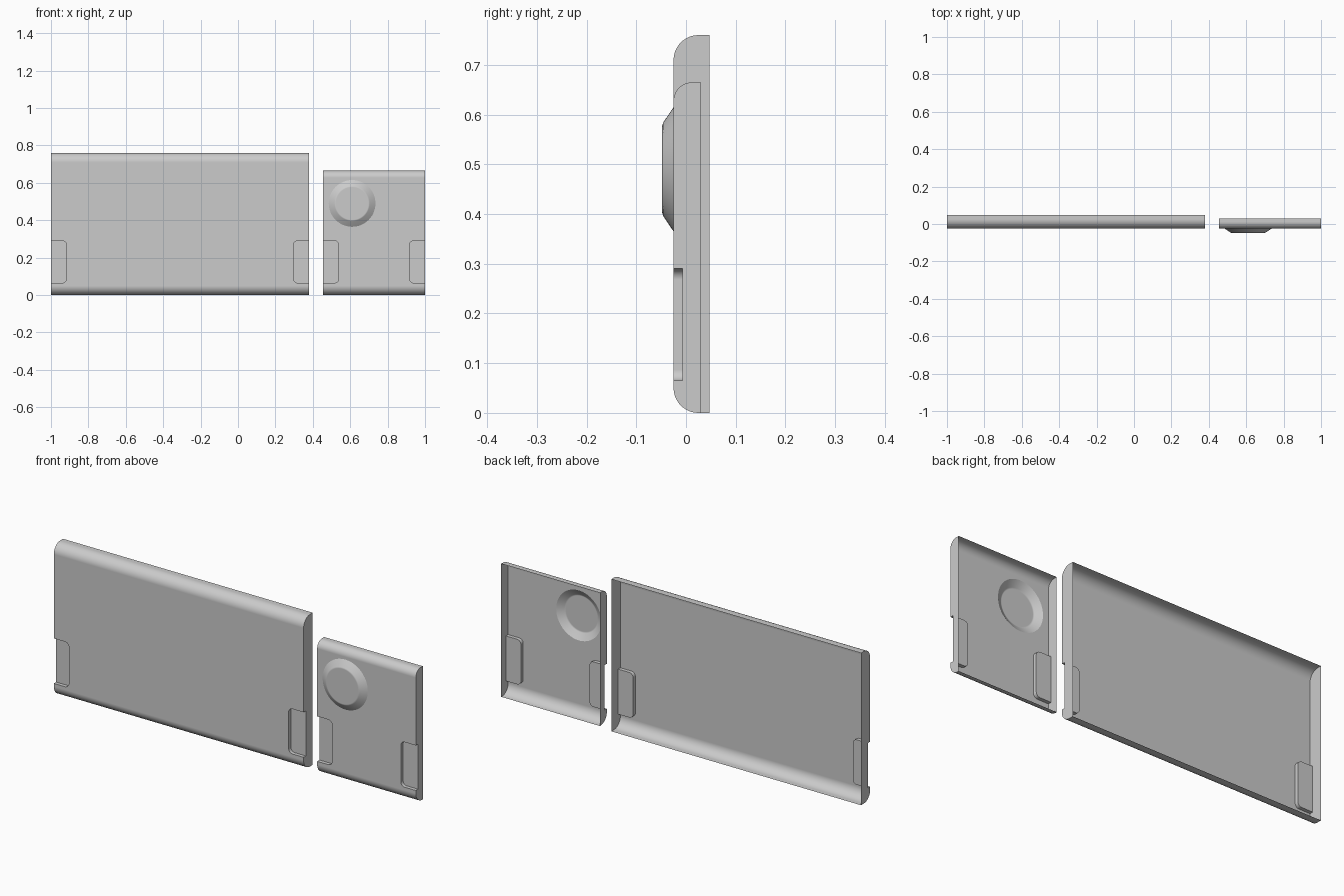
import bpy, bmesh, math
from math import sin, cos, pi

cube = bpy.data.objects.get("Cube")
if cube:
    bpy.data.objects.remove(cube, do_unlink=True)

grey = bpy.data.materials.new("plain grey")
grey.use_nodes = True
grey.diffuse_color = (0.6, 0.6, 0.6, 1)
grey.node_tree.nodes["Principled BSDF"].inputs["Base Color"].default_value = (0.6, 0.6, 0.6, 1)

FRONT = -0.025          # front plane of both panels
RECESS_FLOOR = -0.007


def make_object(name, bm):
    bmesh.ops.recalc_face_normals(bm, faces=bm.faces)
    mesh = bpy.data.meshes.new(name)
    bm.to_mesh(mesh)
    bm.free()
    mesh.materials.append(grey)
    obj = bpy.data.objects.new(name, mesh)
    bpy.context.collection.objects.link(obj)
    return obj


def extrude(name, points, offset):
    """Closed prism from a 3D outline."""
    bm = bmesh.new()
    face = bm.faces.new([bm.verts.new(p) for p in points])
    result = bmesh.ops.extrude_face_region(bm, geom=[face])
    verts = [v for v in result["geom"] if isinstance(v, bmesh.types.BMVert)]
    bmesh.ops.translate(bm, vec=offset, verts=verts)
    return make_object(name, bm)


def arc(cx, cy, r, start, end, steps):
    angles = [start + (end - start) * i / steps for i in range(steps + 1)]
    return [(cx + r * cos(a), cy + r * sin(a)) for a in angles]


def panel_block(name, x0, x1, back, height, top_r, bottom_r):
    # side profile with rounded front edges
    profile = [(back, height)]
    profile += arc(FRONT + top_r, height - top_r, top_r, pi / 2, pi, 12)
    profile += arc(FRONT + bottom_r, bottom_r, bottom_r, pi, 1.5 * pi, 12)
    profile.append((back, 0))
    return extrude(name, [(x0, y, z) for y, z in profile], (x1 - x0, 0, 0))


def recess_cutter(edge, side):
    # grip notch, open at the panel's side edge, rounded on the inner side
    inner, r, low, high = 0.083, 0.022, 0.065, 0.29
    outline = [(-0.05, low)]
    outline += arc(inner - r, low + r, r, -pi / 2, 0, 8)
    outline += arc(inner - r, high - r, r, 0, pi / 2, 8)
    outline.append((-0.05, high))
    points = [(edge - side * d, -0.08, z) for d, z in outline]
    return extrude("recess_cutter", points, (0, RECESS_FLOOR + 0.08, 0))


def dome(cx, cz):
    # shallow raised disc with sloped rim, rooted inside the panel
    rings = [(0.139, FRONT + 0.01), (0.125, FRONT), (0.094, -0.046), (0.087, -0.048)]
    bm = bmesh.new()
    n = 48
    loops = [[bm.verts.new((cx + r * cos(2 * pi * i / n), y, cz + r * sin(2 * pi * i / n)))
              for i in range(n)] for r, y in rings]
    for a, b in zip(loops, loops[1:]):
        for i in range(n):
            j = (i + 1) % n
            bm.faces.new((a[i], a[j], b[j], b[i]))
    bm.faces.new(loops[0])
    bm.faces.new(loops[-1])
    return make_object("dome_helper", bm)


def finish_panel(obj, back, operations):
    for helper, operation in operations:
        helper.hide_render = True
        mod = obj.modifiers.new("cut", 'BOOLEAN')
        mod.operation = operation
        mod.solver = 'EXACT'
        mod.object = helper
    bpy.context.view_layer.update()
    graph = bpy.context.evaluated_depsgraph_get()
    mesh = bpy.data.meshes.new_from_object(obj.evaluated_get(graph))
    obj.modifiers.clear()
    obj.data = mesh
    for helper, _ in operations:
        bpy.data.objects.remove(helper, do_unlink=True)

    # open the back to leave a thin shell
    bm = bmesh.new()
    bm.from_mesh(mesh)
    rear = [f for f in bm.faces if all(v.co.y > back - 0.0005 for v in f.verts)]
    bmesh.ops.delete(bm, geom=rear, context='FACES')
    bm.to_mesh(mesh)
    bm.free()

    bpy.ops.object.select_all(action='DESELECT')
    obj.select_set(True)
    bpy.context.view_layer.objects.active = obj
    bpy.ops.object.shade_smooth_by_angle(angle=math.radians(30))
    weighted = obj.modifiers.new("even shading", 'WEIGHTED_NORMAL')
    weighted.keep_sharp = True


# wide panel
wide = panel_block("wide_panel", -1.0, 0.38, 0.047, 0.76, 0.05, 0.05)
finish_panel(wide, 0.047, [(recess_cutter(-1.0, -1), 'DIFFERENCE'),
                           (recess_cutter(0.38, 1), 'DIFFERENCE')])

# narrow panel with raised disc
narrow = panel_block("narrow_panel", 0.455, 1.0, 0.03, 0.665, 0.037, 0.05)
finish_panel(narrow, 0.03, [(recess_cutter(0.455, -1), 'DIFFERENCE'),
                            (recess_cutter(1.0, 1), 'DIFFERENCE'),
                            (dome(0.61, 0.49), 'UNION')])
